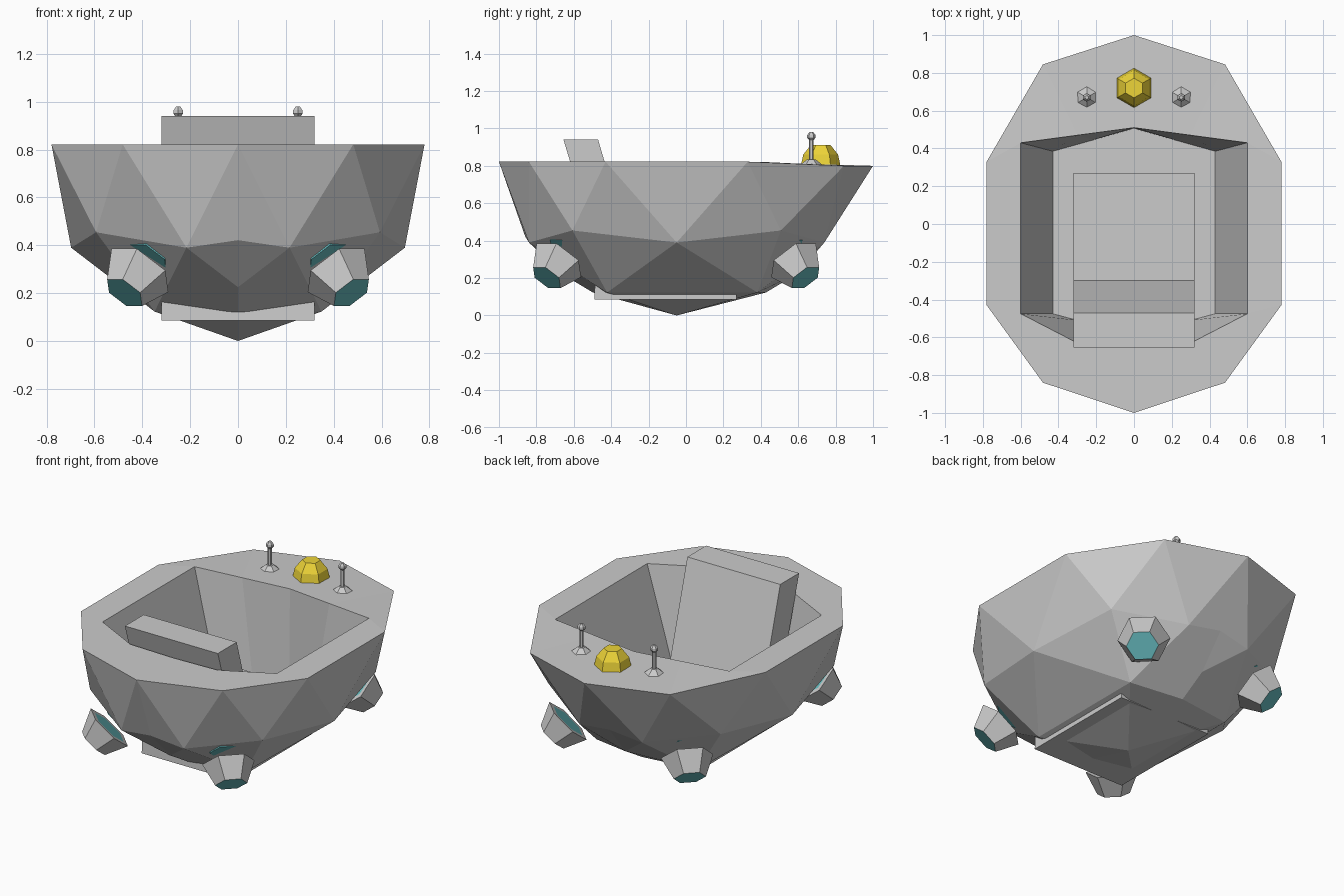
import bpy, bmesh, math
from mathutils import Vector, Matrix

if "Cube" in bpy.data.objects:
    bpy.data.objects.remove(bpy.data.objects["Cube"])


def material(name, color):
    m = bpy.data.materials.new(name)
    m.diffuse_color = color
    m.use_nodes = True
    m.node_tree.nodes["Principled BSDF"].inputs["Base Color"].default_value = m.diffuse_color
    return m


TEAL = material("teal", (0.14, 0.52, 0.54, 1))
YELLOW = material("yellow", (0.85, 0.66, 0.04, 1))


def finish(name, bm, mats=()):
    bmesh.ops.recalc_face_normals(bm, faces=bm.faces)
    me = bpy.data.meshes.new(name)
    bm.to_mesh(me)
    bm.free()
    ob = bpy.data.objects.new(name, me)
    bpy.context.collection.objects.link(ob)
    for m in mats:
        me.materials.append(m)
    return ob


def lathe(name, profile, sides, matrix, mats=(), cap_slots=(0, 0)):
    """Low-poly turned part: (radius, height) rings closed with flat caps."""
    bm = bmesh.new()
    rings = []
    for r, h in profile:
        rings.append([bm.verts.new(matrix @ Vector((
            r * math.sin(2 * math.pi * i / sides), r * math.cos(2 * math.pi * i / sides), h)))
            for i in range(sides)])
    for a, b in zip(rings, rings[1:]):
        for i in range(sides):
            j = (i + 1) % sides
            bm.faces.new((a[i], a[j], b[j], b[i]))
    for ring, slot in zip((rings[0], rings[-1]), cap_slots):
        bm.faces.new(ring).material_index = slot
    return finish(name, bm, mats)


# Hull: lower quarter of an icosphere, reshaped lengthwise, later mirrored
bm = bmesh.new()
bmesh.ops.create_icosphere(bm, subdivisions=2, radius=1)
for axis in ((-1, 0, 0), (0, 0, 1)):
    bmesh.ops.bisect_plane(bm, geom=bm.verts[:] + bm.edges[:] + bm.faces[:], dist=1e-4,
                           plane_co=(0, 0, 0), plane_no=axis, clear_outer=True)
RIM_Y = (1.0, 0.845, 0.33, -0.43, -0.84, -1.0)
rim = sorted((v for v in bm.verts if v.co.z > -0.01), key=lambda v: -v.co.y)
for v in bm.verts:
    x, y, z = v.co
    if z < -0.8 and x > 0.3:
        y = y * 1.3 - 0.02
    elif z < -0.6:
        y = y - 0.05 * (1 if y <= 0.01 else 0.4)
    else:
        y = y * (1.06 if x > 0.5 else 0.976) - 0.05
    v.co = (x * 0.82, y, (z + 1) * 0.822)
for v, y in zip(rim, RIM_Y):
    v.co.y = y
    v.co.z = 0.80 if y > 0.5 else 0.822

# Deck, cockpit walls and floor
opening = [(0, .51, .812), (.3, .47, .816), (.6, .43, .82),
           (.6, -.475, .822), (.3, -.63, .822), (0, -.64, .822)]
floor = [(0, .505, .25), (.215, .445, .25), (.43, .385, .25),
         (.43, -.475, .25), (.3, -.51, .25), (0, -.52, .25)]
loops = [rim] + [[bm.verts.new(p) for p in pts] for pts in (opening, floor)]
for a, b in zip(loops, loops[1:]):
    for i in range(5):
        bm.faces.new((a[i], a[i + 1], b[i + 1], b[i]))
bm.faces.new(loops[-1])
hull = finish("hull", bm)
mod = hull.modifiers.new("mirror", 'MIRROR')
mod.use_axis = (True, False, False)
mod.use_clip = True

# Seat with leaning backrest, an extruded side profile
bm = bmesh.new()
side = [(-.655, .94), (-.47, .94), (-.30, .36), (.27, .36), (.27, .085), (-.49, .085), (-.48, .36)]
face = bm.faces.new([bm.verts.new((-.32, y, z)) for y, z in side])
ext = bmesh.ops.extrude_face_region(bm, geom=[face])
bmesh.ops.translate(bm, vec=(.64, 0, 0),
                    verts=[g for g in ext["geom"] if isinstance(g, bmesh.types.BMVert)])
finish("seat", bm)

# Yellow dome button
lathe("dome_button", [(.107, .795), (.093, .86), (.052, .912)], 6,
      Matrix.Translation((0, .72, 0)), [YELLOW])

# Control levers
for sx, tag in ((-1, "left"), (1, "right")):
    at = Matrix.Translation((sx * .25, .67, 0))
    lathe(f"lever_base_{tag}", [(.062, .803), (.022, .835)], 6, at)
    lathe(f"lever_stick_{tag}", [(.012, .82), (.012, .95)], 6, at)
    lathe(f"lever_knob_{tag}", [(.012, .938), (.023, .95), (.022, .965), (.010, .98)], 6, at)

# Floating thruster pods, each facing a teal disc set into the hull
for sx in (-1, 1):
    for sy, cy in ((-1, -.68), (1, .575)):
        tag = ("left" if sx < 0 else "right") + ("_front" if sy < 0 else "_rear")
        out = Vector((sx, sy, -1.45)).normalized()
        tangent = Vector((-sy, sx, 0)).normalized()
        third = tangent.cross(out)
        m = Matrix((third, tangent, out)).transposed().to_4x4()
        m.translation = (sx * .41, cy, .295)
        pod = [(.115, 0), (.15, 0), (.092, .13)]
        grey = material("grey", (.8, .8, .8, 1)) if "grey" not in bpy.data.materials \
            else bpy.data.materials["grey"]
        lathe(f"thruster_{tag}", pod, 6, m, [grey, TEAL], (1, 1))
        lathe(f"hull_disc_{tag}", [(.10, -.14), (.10, -.065)], 6, m, [TEAL])
